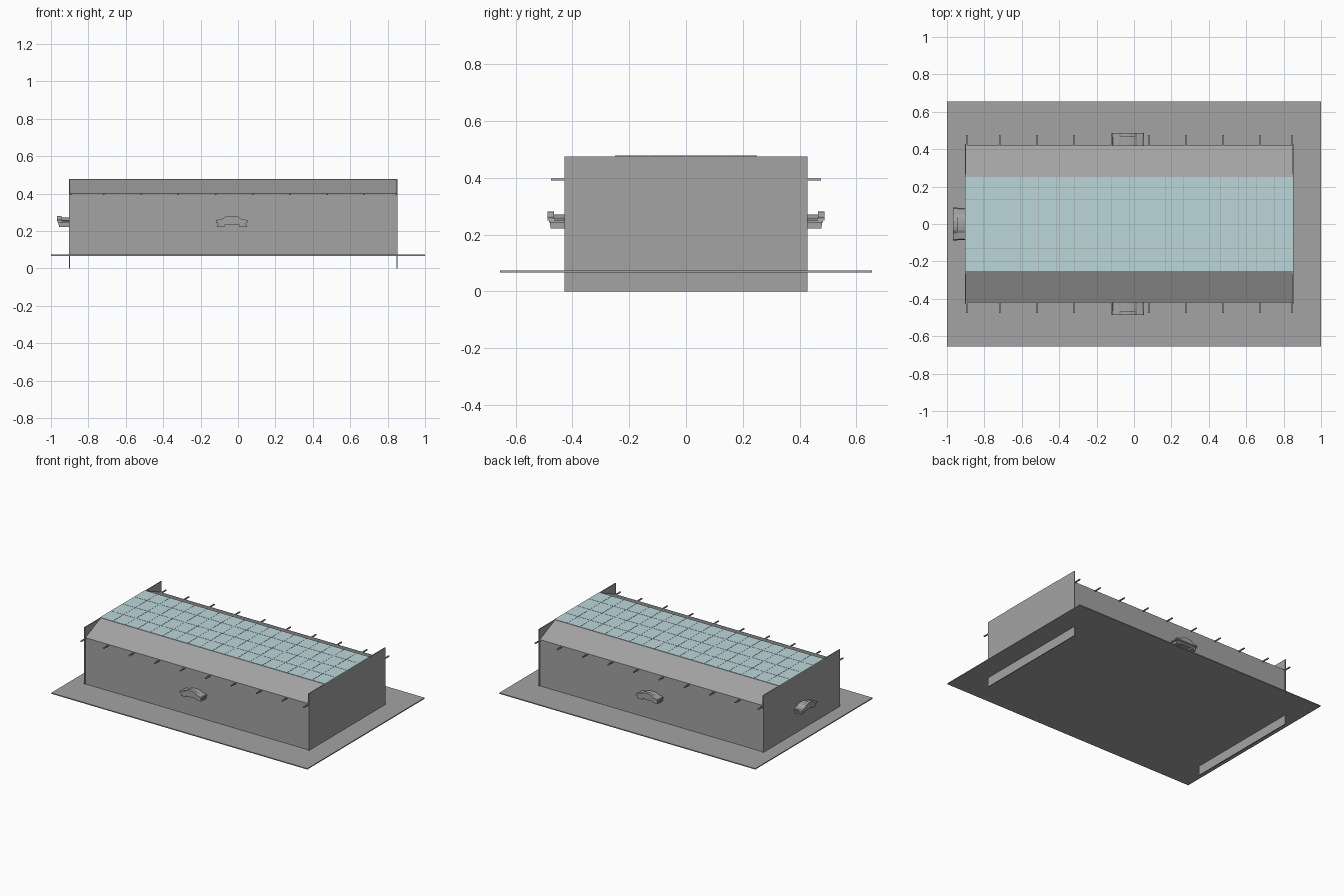
import bpy, bmesh
from mathutils import Matrix, Vector
from math import pi

old = bpy.data.objects.get("Cube")
if old:
    bpy.data.objects.remove(old, do_unlink=True)


def material(name, rgb):
    m = bpy.data.materials.new(name)
    m.use_nodes = True
    m.diffuse_color = (*rgb, 1)
    m.node_tree.nodes["Principled BSDF"].inputs["Base Color"].default_value = (*rgb, 1)
    return m


GREY = material("concrete grey", (0.37, 0.37, 0.37))
GLASS = material("pale blue glass", (0.50, 0.68, 0.70))


def finish(name, bm, mat):
    bmesh.ops.recalc_face_normals(bm, faces=bm.faces)
    mesh = bpy.data.meshes.new(name)
    bm.to_mesh(mesh)
    bm.free()
    mesh.materials.append(mat)
    ob = bpy.data.objects.new(name, mesh)
    bpy.context.collection.objects.link(ob)
    return ob


def add_box(bm, lo, hi):
    lo, hi = Vector(lo), Vector(hi)
    size = hi - lo
    bmesh.ops.create_cube(bm, size=1, matrix=Matrix.Translation((lo + hi) / 2)
                          @ Matrix.Diagonal((*size, 1)))


def box(name, lo, hi, mat=GREY):
    bm = bmesh.new()
    add_box(bm, lo, hi)
    return finish(name, bm, mat)


def add_prism(bm, points, offset):
    face = bm.faces.new([bm.verts.new(p) for p in points])
    result = bmesh.ops.extrude_face_region(bm, geom=[face], use_keep_orig=True)
    verts = [g for g in result["geom"] if isinstance(g, bmesh.types.BMVert)]
    bmesh.ops.translate(bm, verts=verts, vec=offset)


X0, X1 = -0.90, 0.85      # hall ends
EAVE, RIDGE = 0.40, 0.474

# Ground slab and the tall end panels that run through it
box("base_slab", (-1, -0.655, 0.066), (1, 0.655, 0.073))
for name, x in (("right_end_panel", X0), ("left_end_panel", X1)):
    box(name, (x - 0.003, -0.427, 0), (x + 0.003, 0.427, 0.475))

# Hall with long walls and sloping roof edges
bm = bmesh.new()
half = [(0.42, 0.07), (0.42, EAVE), (0.25, RIDGE)]
section = half + [(-y, z) for y, z in reversed(half)]
add_prism(bm, [(X0, y, z) for y, z in section], (X1 - X0, 0, 0))
finish("hall", bm, GREY)

# Flat glass roof with thin glazing bars
box("roof_glass", (X0 - 0.003, -0.25, 0.472), (X1 + 0.003, 0.25, 0.477), GLASS)
bm = bmesh.new()
columns = 18
for i in range(1, columns):
    x = X0 + (X1 - X0) * i / columns
    add_box(bm, (x - 0.001, -0.25, 0.475), (x + 0.001, 0.25, 0.478))
for y in (-0.13, 0, 0.13):
    add_box(bm, (X0, y - 0.001, 0.475), (X1, y + 0.001, 0.478))
finish("glazing_bars", bm, GREY)

# Pegs projecting under both eaves
bm = bmesh.new()
for x in [-0.895, 0.845] + [-0.717 + 0.199 * i for i in range(8)]:
    for side in (-1, 1):
        ys = sorted((side * 0.415, side * 0.475))
        add_box(bm, (x - 0.004, ys[0], 0.391), (x + 0.004, ys[1], 0.398))
finish("eave_pegs", bm, GREY)


# Entrance canopy: arched shell over stepped sills, made facing -y
def canopy(name, matrix):
    bm = bmesh.new()
    arch = [(0.087, 0.25), (0.083, 0.258), (0.05, 0.264), (0.035, 0.276), (0.015, 0.281)]
    outline = arch + [(-x, z) for x, z in reversed(arch)]
    add_prism(bm, [(x, -0.064, z) for x, z in outline], (0, 0.022, 0))
    inner = [(x * 0.97, 0.25 + (z - 0.25) * 0.68) for x, z in outline]
    add_prism(bm, [(x, -0.042, z) for x, z in inner], (0, 0.045, 0))
    add_box(bm, (-0.085, -0.06, 0.243), (0.085, 0.003, 0.25))
    add_box(bm, (-0.075, -0.056, 0.232), (0.075, 0.003, 0.243))
    for x in (-0.06, 0.06):
        add_box(bm, (x - 0.02, -0.054, 0.222), (x + 0.02, 0.003, 0.232))
    bm.transform(matrix)
    finish(name, bm, GREY)


canopy("front_canopy", Matrix.Translation((-0.033, -0.423, 0)))
canopy("back_canopy", Matrix.Translation((-0.033, 0.423, 0)) @ Matrix.Rotation(pi, 4, "Z"))
canopy("right_canopy", Matrix.Translation((X0 - 0.003, 0, 0)) @ Matrix.Rotation(-pi / 2, 4, "Z"))
